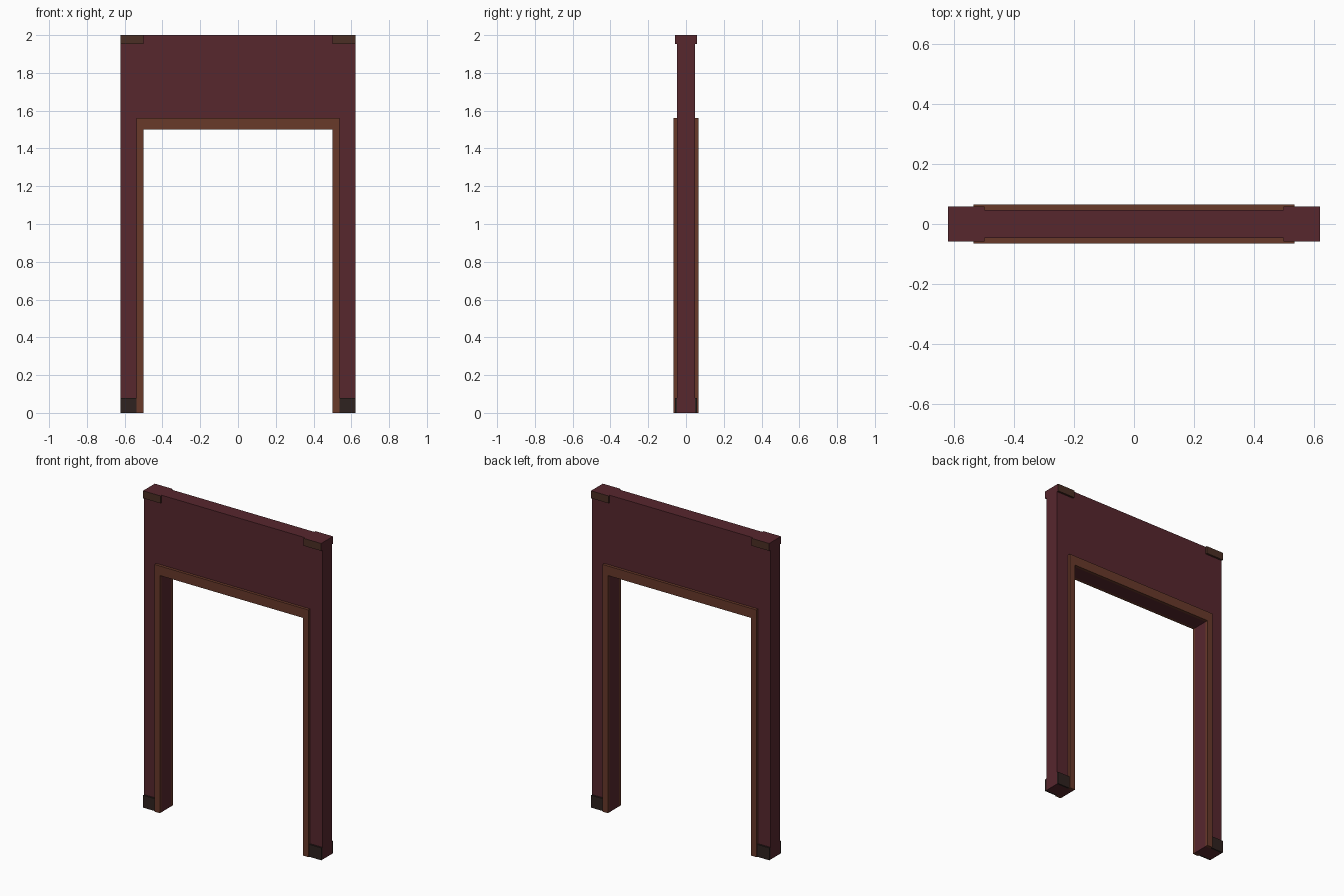
import bpy, bmesh

if "Cube" in bpy.data.objects:
    bpy.data.objects.remove(bpy.data.objects["Cube"])


def material(name, rgb):
    m = bpy.data.materials.new(name)
    m.diffuse_color = (*rgb, 1)
    m.use_nodes = True
    m.node_tree.nodes["Principled BSDF"].inputs["Base Color"].default_value = m.diffuse_color
    return m


WALL = material("dark_red_wood", (0.095, 0.020, 0.027))
TRIM = material("brown_wood", (0.138, 0.041, 0.023))
CAP = material("dark_brown", (0.070, 0.028, 0.018))
FOOT = material("near_black", (0.028, 0.016, 0.014))

HALF_W, OPEN_W, OPEN_H, TOP = 0.622, 0.5, 1.5, 2.0
WALL_Y = 0.047


def extrude_profile(name, pts, y0, y1, mat):
    """Extrude a closed x-z outline from y0 to y1."""
    bm = bmesh.new()
    face = bm.faces.new([bm.verts.new((x, y0, z)) for x, z in pts])
    ext = bmesh.ops.extrude_face_region(bm, geom=[face])
    moved = [g for g in ext["geom"] if isinstance(g, bmesh.types.BMVert)]
    bmesh.ops.translate(bm, verts=moved, vec=(0, y1 - y0, 0))
    bmesh.ops.recalc_face_normals(bm, faces=bm.faces)
    mesh = bpy.data.meshes.new(name)
    bm.to_mesh(mesh)
    bm.free()
    mesh.materials.append(mat)
    obj = bpy.data.objects.new(name, mesh)
    bpy.context.collection.objects.link(obj)
    return obj


def arch(w, h):
    """Outline of a doorway surround of outer half width w and height h."""
    return [(-w, 0), (-w, h), (w, h), (w, 0),
            (OPEN_W, 0), (OPEN_W, OPEN_H), (-OPEN_W, OPEN_H), (-OPEN_W, 0)]


def rect(x0, x1, z0, z1):
    return [(x0, z0), (x1, z0), (x1, z1), (x0, z1)]


# Wall with doorway
extrude_profile("door_wall", arch(HALF_W, TOP), -WALL_Y, WALL_Y, WALL)

for s, face in ((-1, "front"), (1, "back")):
    # Raised trim around the opening
    extrude_profile(f"{face}_trim", arch(0.537, 1.56), s * WALL_Y, s * 0.065, TRIM)
    for m, side in ((-1, "left"), (1, "right")):
        # Foot plates outside the trim
        extrude_profile(f"{face}_{side}_foot_plate",
                        rect(m * 0.537, m * HALF_W, 0, 0.078),
                        s * WALL_Y, s * 0.058, FOOT)
        # Corner plates at the top, with wall colour on top and outer ends
        cap = extrude_profile(f"{face}_{side}_corner_plate",
                              rect(m * OPEN_W, m * HALF_W, 1.953, TOP),
                              s * WALL_Y, s * 0.059, CAP)
        cap.data.materials.append(WALL)
        for p in cap.data.polygons:
            if p.normal.z > 0.9 or p.normal.x * m > 0.9:
                p.material_index = 1
